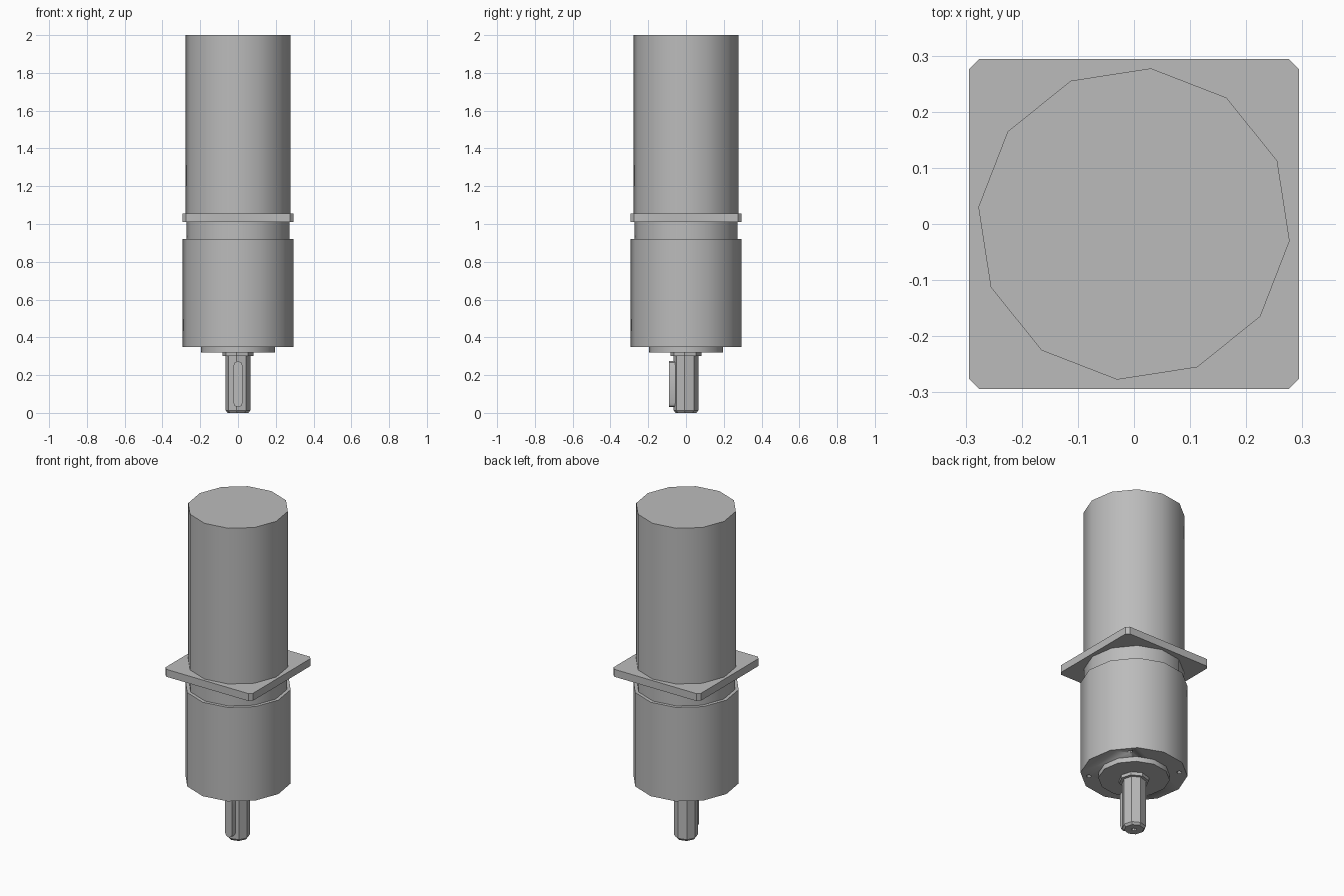
import bpy
import bmesh
from math import sin, cos, pi, radians
from mathutils import Matrix

cube = bpy.data.objects.get("Cube")
if cube:
    bpy.data.objects.remove(cube)

grey = bpy.data.materials.new("plain grey metal")
grey.use_nodes = True
GREY = (0.5, 0.5, 0.5, 1)
grey.diffuse_color = GREY
grey.node_tree.nodes["Principled BSDF"].inputs["Base Color"].default_value = GREY

TURN = radians(-6.2)


def finish(name, bm):
    bmesh.ops.recalc_face_normals(bm, faces=bm.faces)
    mesh = bpy.data.meshes.new(name)
    bm.to_mesh(mesh)
    bm.free()
    obj = bpy.data.objects.new(name, mesh)
    bpy.context.collection.objects.link(obj)
    mesh.materials.append(grey)
    bpy.ops.object.select_all(action='DESELECT')
    obj.select_set(True)
    bpy.context.view_layer.objects.active = obj
    bpy.ops.object.shade_smooth_by_angle(angle=radians(35))
    return obj


def turned(name, profile, sides, turn=TURN, x=0, y=0):
    """Closed round part from (radius, height) rings."""
    bm = bmesh.new()
    rings = []
    for r, z in profile:
        rings.append([bm.verts.new((x + r * cos(turn + 2 * pi * i / sides),
                                    y + r * sin(turn + 2 * pi * i / sides), z))
                      for i in range(sides)])
    for a, b in zip(rings, rings[1:]):
        for i in range(sides):
            j = (i + 1) % sides
            bm.faces.new((a[i], a[j], b[j], b[i]))
    bm.faces.new(rings[0])
    bm.faces.new(rings[-1])
    return finish(name, bm)


def prism(name, points, depth):
    """Outline in the xy plane, extruded along the depth vector."""
    bm = bmesh.new()
    face = bm.faces.new([bm.verts.new(p) for p in points])
    out = bmesh.ops.extrude_face_region(bm, geom=[face])
    bmesh.ops.translate(bm, vec=depth,
                        verts=[g for g in out["geom"] if isinstance(g, bmesh.types.BMVert)])
    return finish(name, bm)


def drill(target, cutter):
    cutter.hide_render = True
    cutter.hide_viewport = True
    mod = target.modifiers.new("drilled hole", 'BOOLEAN')
    mod.object = cutter
    mod.solver = 'EXACT'


# Motor body and the neck below the flange
turned("motor_body", [(0.279, 1.055), (0.279, 2.0)], 12)
turned("neck", [(0.275, 0.92), (0.275, 1.01)], 12)

# Square mounting flange with clipped corners
h, c = 0.294, 0.276
corners = [(h, -c), (h, c), (c, h), (-c, h), (-h, c), (-h, -c), (-c, -h), (c, -h)]
prism("flange", [(x, y, 1.01) for x, y in corners], (0, 0, 0.045))

# Gearbox with four screw holes in its lower face
gearbox = turned("gearbox", [(0.295, 0.35), (0.295, 0.92)], 12)
for k in range(4):
    a = pi / 4 + k * pi / 2
    drill(gearbox, turned("screw_hole_cutter", [(0.014, 0.3), (0.014, 0.42)], 8,
                          x=0.25 * cos(a), y=0.25 * sin(a)))

# Pilot ring, collar and output shaft
turned("pilot_ring", [(0.197, 0.32), (0.197, 0.35)], 12)
turned("collar", [(0.083, 0.3), (0.083, 0.32)], 8)
shaft = turned("output_shaft", [(0.055, 0), (0.066, 0.013), (0.066, 0.3)], 8)
drill(shaft, turned("centre_hole_cutter", [(0.014, -0.02), (0.014, 0.06)], 8))

# Round-ended key on the front of the shaft
w, low, high = 0.024, 0.054, 0.25
outline = []
for z, start in ((high, 0), (low, pi)):
    for i in range(5):
        a = start + pi * i / 4
        outline.append((w * cos(a), -0.09, z + w * sin(a)))
prism("shaft_key", outline, (0, 0.06, 0))
